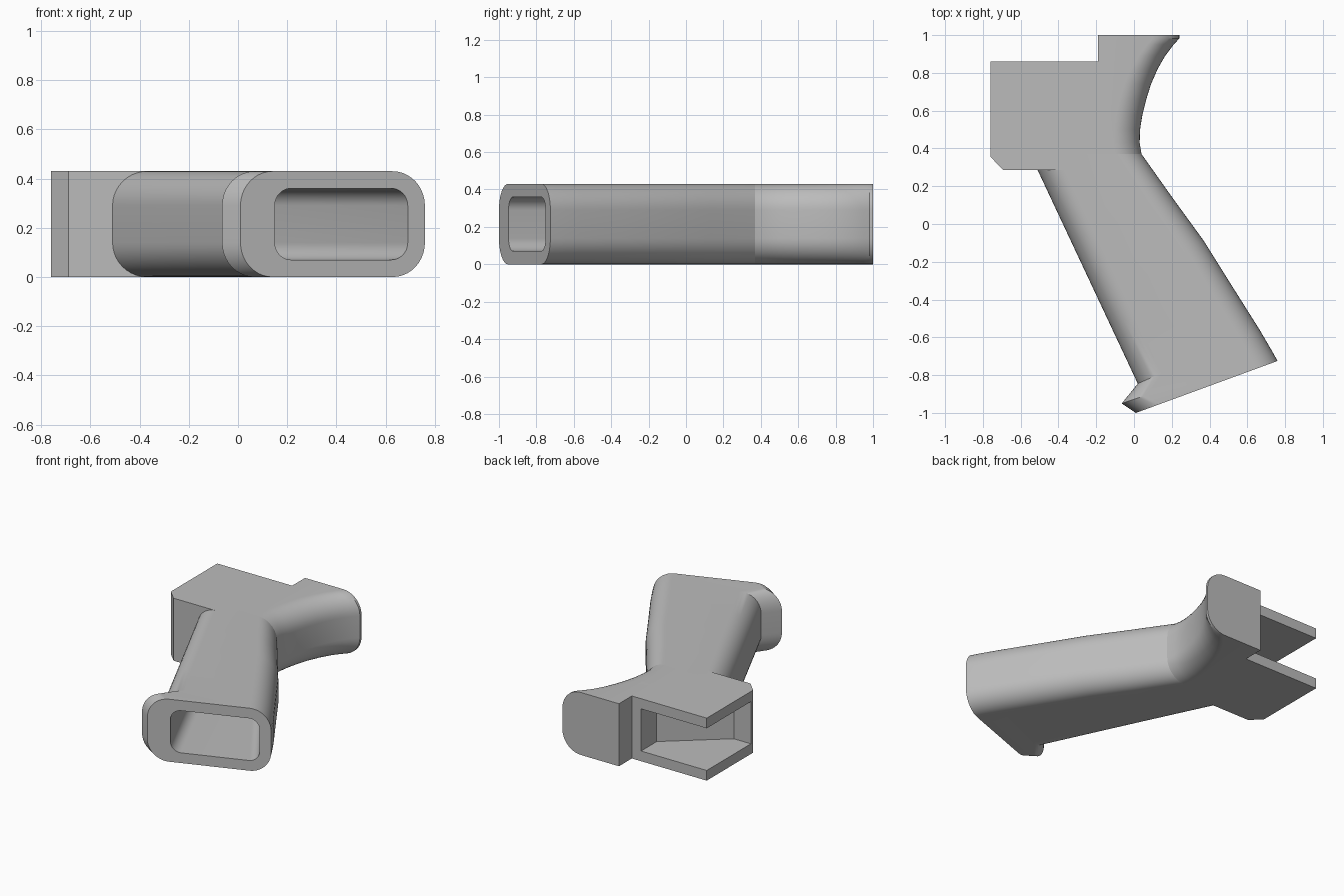
import bpy, bmesh
from math import sin, cos, pi
from mathutils import Vector

if "Cube" in bpy.data.objects:
    bpy.data.objects.remove(bpy.data.objects["Cube"])

T = 0.43          # overall thickness
WALL = 0.07       # shell thickness
STEPS = 10        # segments per rounded corner

grey = bpy.data.materials.new("matte grey")
grey.use_nodes = True
colour = (0.5, 0.5, 0.5, 1)
grey.diffuse_color = colour
grey.node_tree.nodes["Principled BSDF"].inputs["Base Color"].default_value = colour


def finish(name, bm):
    bmesh.ops.remove_doubles(bm, verts=bm.verts, dist=1e-5)
    bmesh.ops.recalc_face_normals(bm, faces=bm.faces)
    mesh = bpy.data.meshes.new(name)
    bm.to_mesh(mesh)
    bm.free()
    mesh.materials.append(grey)
    obj = bpy.data.objects.new(name, mesh)
    bpy.context.collection.objects.link(obj)
    return obj


def section(a, b, ra, rb, z0, z1):
    """Rounded rectangle standing on the line a-b, with a radius at each end."""
    a, b = Vector(a), Vector(b)
    u = (b - a).normalized()
    length = (b - a).length
    pts = []
    corners = ((length, z1, -1, -1, rb, 0), (0, z1, 1, -1, ra, 1),
               (0, z0, 1, 1, ra, 2), (length, z0, -1, 1, rb, 3))
    for s, z, ds, dz, r, quarter in corners:
        for i in range(STEPS + 1 if r else 1):
            ang = (quarter + i / STEPS) * pi / 2
            p = a + u * (s + ds * r + r * cos(ang))
            pts.append((p.x, p.y, z + dz * r + r * sin(ang)))
    return pts


def loft(name, pairs, ra, rb, z0=0.0, z1=T):
    bm = bmesh.new()
    rings = [[bm.verts.new(p) for p in section(a, b, ra, rb, z0, z1)] for a, b in pairs]
    n = len(rings[0])
    for lo, hi in zip(rings, rings[1:]):
        for i in range(n):
            j = (i + 1) % n
            bm.faces.new((lo[i], lo[j], hi[j], hi[i]))
    bm.faces.new(rings[0])
    bm.faces.new(rings[-1])
    return finish(name, bm)


def prism(name, outline, z0, z1):
    bm = bmesh.new()
    face = bm.faces.new([bm.verts.new((x, y, z0)) for x, y in outline])
    new = bmesh.ops.extrude_face_region(bm, geom=[face])["geom"]
    verts = [v for v in new if isinstance(v, bmesh.types.BMVert)]
    bmesh.ops.translate(bm, verts=verts, vec=(0, 0, z1 - z0))
    return finish(name, bm)


def activate(obj):
    bpy.ops.object.select_all(action="DESELECT")
    obj.select_set(True)
    bpy.context.view_layer.objects.active = obj


def cut(obj, cutter):
    cutter.hide_render = True
    mod = obj.modifiers.new("cut", "BOOLEAN")
    mod.operation = "DIFFERENCE"
    mod.solver = "EXACT"
    mod.object = cutter
    activate(obj)
    bpy.ops.object.modifier_apply(modifier=mod.name)
    bpy.data.objects.remove(cutter)


# Grip: base with flared lip, then straight front and slightly bowed back
neck, top = Vector((0.02, -0.845)), Vector((-0.55, 0.37))
back = [(0.665, -0.56), (0.52, -0.33), (0.37, -0.09), (0.21, 0.13), (0.04, 0.37)]
pairs = [((0.01, -1.0), (0.76, -0.725)), ((-0.065, -0.95), (0.735, -0.68))]
pairs += [(neck.lerp(top, i / 4), b) for i, b in enumerate(back)]
grip = loft("grip", pairs, 0.14, 0.14)

# Hollow inside the grip, open at the base
hollow = loft("grip_hollow", [((0.20, -1.05), (0.74, -0.85)), ((0.15, -0.95), (0.69, -0.75)),
                              ((-0.33, 0.10), (0.06, 0.20))], 0.07, 0.07, WALL, T - WALL)
cut(grip, hollow)

# Curved tang behind the hand
curve = [(0.04, 0.37), (0.03, 0.43), (0.032, 0.5), (0.045, 0.58), (0.065, 0.66), (0.09, 0.74),
         (0.125, 0.82), (0.165, 0.89), (0.21, 0.95), (0.24, 0.982), (0.24, 1.0)]
tang = loft("tang", [((-0.19, y), (x, y)) for x, y in curve], 0, 0.14)

# Mounting block with two side plates around an open pocket
block = prism("mounting_block", [(-0.76, 0.355), (-0.69, 0.285), (-0.12, 0.285),
                                 (-0.12, 0.86), (-0.76, 0.86)], 0, T)
pocket = prism("pocket", [(-0.9, 0.38), (-0.63, 0.38), (-0.26, 0.69),
                          (-0.26, 0.95), (-0.9, 0.95)], WALL, T - WALL)
cut(block, pocket)

for obj in (grip, tang, block):
    activate(obj)
    bpy.ops.object.shade_smooth_by_angle(angle=0.5)
